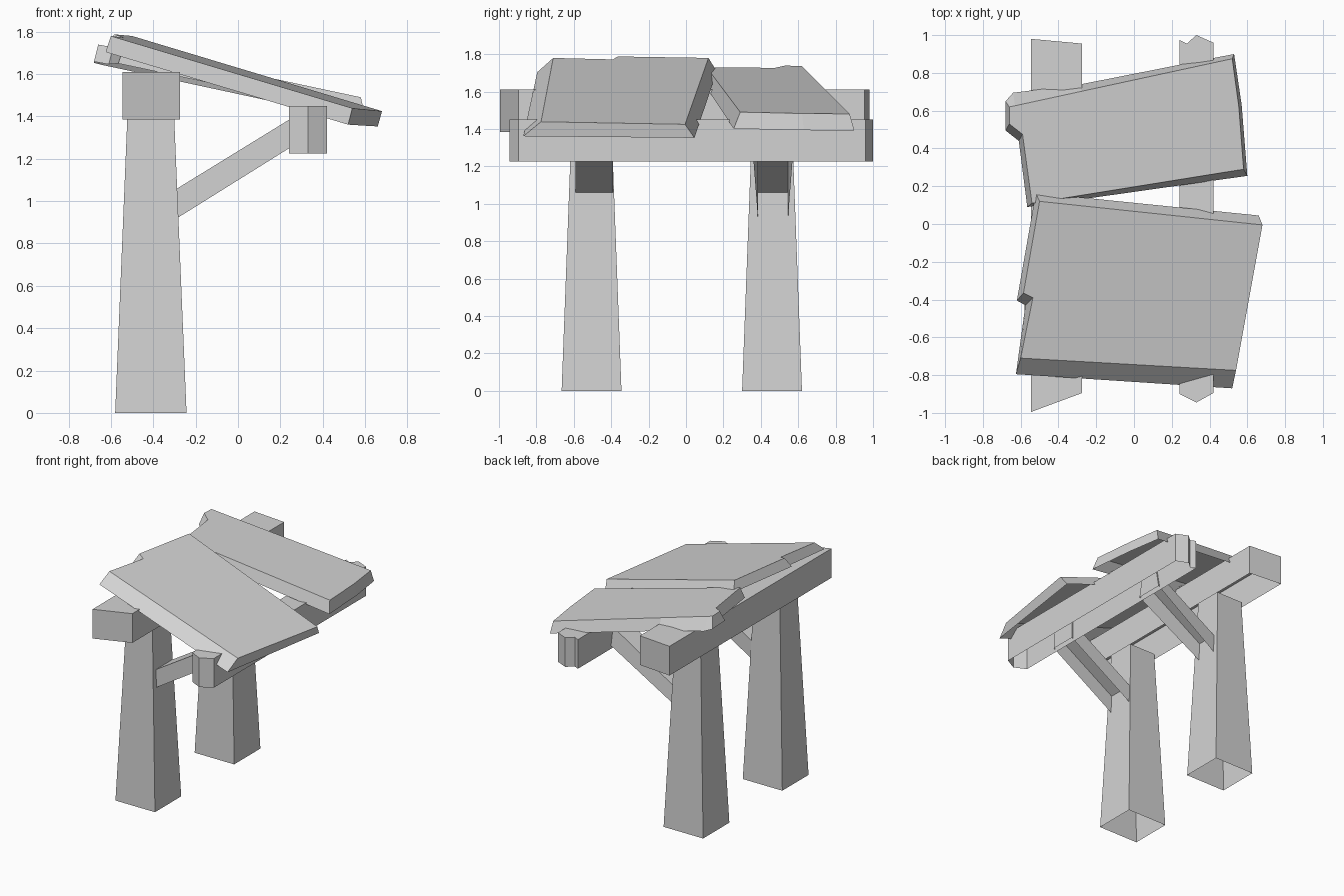
import bpy
import bmesh

default_cube = bpy.data.objects.get("Cube")
if default_cube:
    bpy.data.objects.remove(default_cube, do_unlink=True)

# One plain material for the whole shelter
grey = bpy.data.materials.new("plain_grey")
grey.use_nodes = True
colour = (0.65, 0.65, 0.65, 1.0)
grey.diffuse_color = colour
grey.node_tree.nodes["Principled BSDF"].inputs["Base Color"].default_value = colour


def shell(name, lower, upper):
    """Join two matching counter-clockwise loops and cap the top; the underside stays open."""
    bm = bmesh.new()
    low = [bm.verts.new(point) for point in lower]
    high = [bm.verts.new(point) for point in upper]
    count = len(low)
    for i in range(count):
        j = (i + 1) % count
        bm.faces.new((low[i], low[j], high[j], high[i]))
    bm.faces.new(high)
    mesh = bpy.data.meshes.new(name)
    bm.to_mesh(mesh)
    bm.free()
    mesh.materials.append(grey)
    obj = bpy.data.objects.new(name, mesh)
    bpy.context.collection.objects.link(obj)
    return obj


def rectangle(x0, x1, y0, y1, z):
    return [(x0, y0, z), (x1, y0, z), (x1, y1, z), (x0, y1, z)]


def post(name, y):
    """Tapered square post that runs a little way into the beam."""
    shell(name,
          rectangle(-0.58, -0.243, y - 0.16, y + 0.16, 0),
          rectangle(-0.522, -0.302, y - 0.107, y + 0.107, 1.41))


def beam(name, outline, bottom, top):
    shell(name,
          [(x, y, bottom) for x, y in outline],
          [(x, y, top) for x, y in outline])


def brace(name, y0, y1, flare):
    """Sloping channel from a post to the low beam, its lower edges flaring outward."""
    start, end = -0.295, 0.25
    shell(name,
          [(start, y0, 0.915), (end, y0 - flare, 1.255),
           (end, y1 + flare, 1.255), (start, y1, 0.915)],
          [(start, y0, 1.055), (end, y0, 1.39),
           (end, y1, 1.39), (start, y1, 1.055)])


def roof_panel(name, base_height, slope_x, slope_y, thickness, lower, upper):
    """Sloping slab whose cut edges are bevelled between two outlines."""
    def height(x, y):
        return base_height + slope_x * x + slope_y * y

    shell(name,
          [(x, y, height(x, y) - thickness) for x, y in lower],
          [(x, y, height(x, y)) for x, y in upper])


# Supports
post("front_post", -0.505)
post("back_post", 0.46)
brace("front_brace", -0.59, -0.39, 0.0)
brace("back_brace", 0.385, 0.545, 0.026)

# Beams with roughly cut ends
beam("high_beam",
     [(-0.545, -0.995), (-0.275, -0.895), (-0.275, 0.955), (-0.545, 0.98)],
     1.385, 1.61)
beam("low_beam",
     [(0.24, -0.9), (0.33, -0.945), (0.42, -0.895), (0.42, 0.96),
      (0.33, 1.0), (0.28, 0.955), (0.24, 0.975)],
     1.225, 1.45)

# Roof slabs, each with a stepped high edge
roof_panel("front_roof_panel", 1.627, -0.297, 0.036, 0.08,
           lower=[(-0.625, -0.795), (0.52, -0.87), (0.66, 0.045),
                  (-0.52, 0.165), (-0.62, -0.405), (-0.575, -0.43)],
           upper=[(-0.6, -0.71), (0.54, -0.775), (0.68, -0.005),
                  (-0.5, 0.12), (-0.585, -0.365), (-0.535, -0.39)])
roof_panel("back_roof_panel", 1.622, -0.208, -0.038, 0.086,
           lower=[(-0.565, 0.09), (0.6, 0.255), (0.57, 0.63), (0.53, 0.9),
                  (-0.28, 0.74), (-0.64, 0.695), (-0.68, 0.65),
                  (-0.68, 0.495), (-0.61, 0.44)],
           upper=[(-0.54, 0.11), (0.58, 0.29), (0.555, 0.62), (0.52, 0.875),
                  (-0.28, 0.702), (-0.63, 0.626), (-0.66, 0.62),
                  (-0.66, 0.53), (-0.59, 0.475)])
